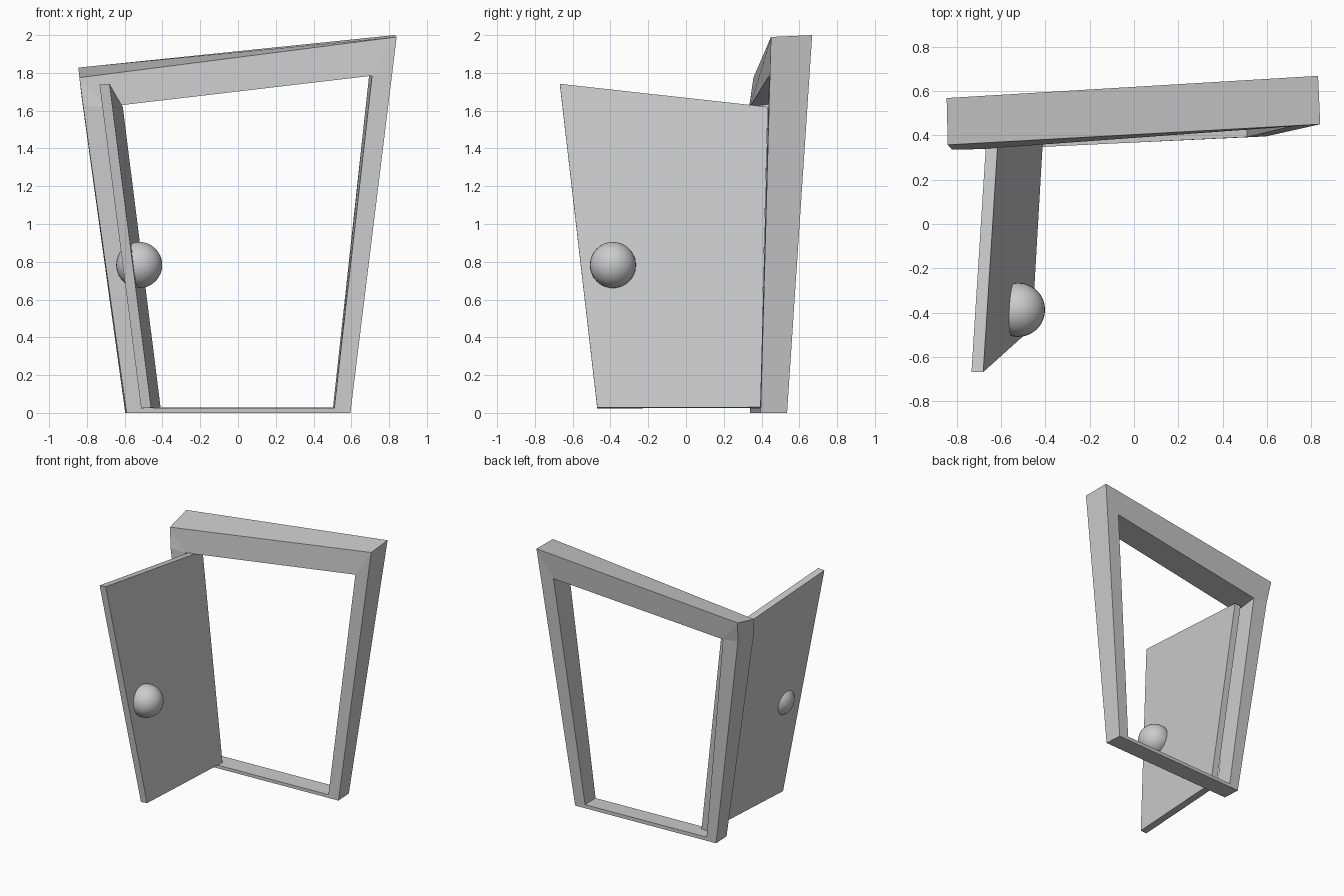
import bpy, bmesh

if "Cube" in bpy.data.objects:
    bpy.data.objects.remove(bpy.data.objects["Cube"])


def make_object(name, verts, faces):
    bm = bmesh.new()
    vs = [bm.verts.new(v) for v in verts]
    for f in faces:
        bm.faces.new([vs[i] for i in f])
    bmesh.ops.recalc_face_normals(bm, faces=bm.faces)
    mesh = bpy.data.meshes.new(name)
    bm.to_mesh(mesh)
    bm.free()
    ob = bpy.data.objects.new(name, mesh)
    bpy.context.collection.objects.link(ob)
    return ob


# Crooked frame: front and back rings, outer points 0-4 and inner points 5-8
front = [(-0.59, 0.34, 0), (0.595, 0.395, 0), (0.84, 0.45, 1.99),
         (-0.84, 0.357, 1.775), (-0.82, 0.335, 1.625),
         (-0.51, 0.343, 0.025), (0.51, 0.392, 0.025),
         (0.71, 0.44, 1.785), (-0.695, 0.338, 1.62)]
back = [(-0.597, 0.48, 0), (0.587, 0.535, 0), (0.83, 0.668, 2.0),
        (-0.845, 0.568, 1.828), (-0.827, 0.538, 1.665),
        (-0.517, 0.483, 0.028), (0.503, 0.532, 0.028),
        (0.695, 0.65, 1.795), (-0.70, 0.542, 1.65)]
n = len(front)
ring = [(0, 1, 6, 5), (1, 2, 7, 6), (2, 3, 8, 7), (3, 4, 8), (4, 0, 5, 8)]
outer, inner = [0, 1, 2, 3, 4], [5, 6, 7, 8]
faces = ring + [tuple(i + n for i in f) for f in ring]
for loop in (outer, inner):
    for a, b in zip(loop, loop[1:] + loop[:1]):
        faces.append((a, b, b + n, a + n))
make_object("door_frame", front + back, faces)

# Open door panel: right-hand outline, thickened towards -x
outline = [(-0.46, -0.47, 0.028), (-0.41, 0.393, 0.03),
           (-0.61, 0.433, 1.62), (-0.68, -0.668, 1.742)]
left = [(x - 0.053, y, z - 0.004) for x, y, z in outline]
faces = [(0, 1, 2, 3), (4, 5, 6, 7)]
faces += [(i, (i + 1) % 4, (i + 1) % 4 + 4, i + 4) for i in range(4)]
make_object("door_panel", outline + left, faces)

# Round knob passing through the panel
bpy.ops.mesh.primitive_uv_sphere_add(segments=32, ring_count=16, radius=0.122,
                                     location=(-0.523, -0.387, 0.783))
knob = bpy.context.object
knob.name = "door_knob"
bpy.ops.object.shade_smooth()
